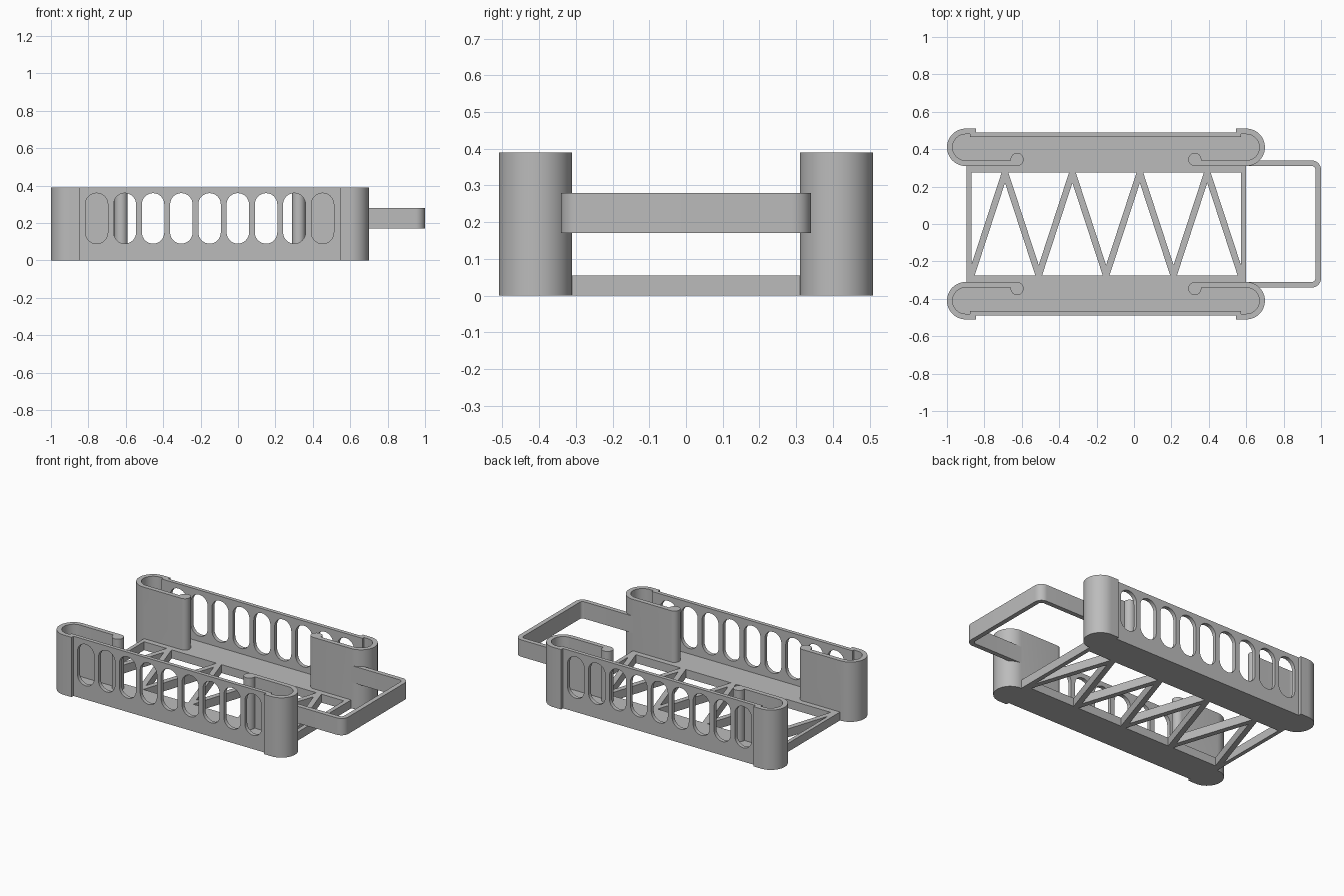
import bpy, bmesh
from math import sin, cos, radians

cube = bpy.data.objects.get("Cube")
if cube:
    bpy.data.objects.remove(cube, do_unlink=True)

grey = bpy.data.materials.new("plain_grey")
grey.use_nodes = True
COLOUR = (0.5, 0.5, 0.5, 1)
grey.diffuse_color = COLOUR
grey.node_tree.nodes["Principled BSDF"].inputs["Base Color"].default_value = COLOUR

HEIGHT, FLOOR, WALL = 0.39, 0.055, 0.03
LEFT, RIGHT, MID, R = -0.9, 0.6, 0.41, 0.1      # end cap centres and radius
LIP_OUT, LIP_IN = MID - R, MID - R + WALL
RAIL = 0.275                                    # inner edge of the floor


def arc(cx, cy, r, a0, a1, n=24):
    return [(cx + r * cos(radians(a0 + (a1 - a0) * i / n)),
             cy + r * sin(radians(a0 + (a1 - a0) * i / n))) for i in range(n + 1)]


def prism(name, outlines, lo, hi, along="z"):
    """Extrude closed outlines between lo and hi along z or y."""
    bm = bmesh.new()
    for pts in outlines:
        verts = [bm.verts.new((u, v, lo) if along == "z" else (u, lo, v)) for u, v in pts]
        face = bm.faces.new(verts)
        new = bmesh.ops.extrude_face_region(bm, geom=[face])["geom"]
        d = hi - lo
        bmesh.ops.translate(bm, vec=(0, 0, d) if along == "z" else (0, d, 0),
                            verts=[g for g in new if isinstance(g, bmesh.types.BMVert)])
    bmesh.ops.recalc_face_normals(bm, faces=bm.faces)
    mesh = bpy.data.meshes.new(name)
    bm.to_mesh(mesh)
    bm.free()
    mesh.materials.append(grey)
    obj = bpy.data.objects.new(name, mesh)
    bpy.context.collection.objects.link(obj)
    return obj


def select(obj):
    bpy.ops.object.select_all(action="DESELECT")
    obj.select_set(True)
    bpy.context.view_layer.objects.active = obj


def boolean(obj, tool, operation):
    mod = obj.modifiers.new("boolean", "BOOLEAN")
    mod.operation, mod.solver, mod.object = operation, "EXACT", tool
    select(obj)
    bpy.ops.object.modifier_apply(modifier=mod.name)
    bpy.data.objects.remove(tool, do_unlink=True)


def smooth(obj):
    select(obj)
    bpy.ops.object.shade_smooth_by_angle(angle=radians(30))


# Tray: outer contour with stepped end caps, shared by wall and floor
outer = (arc(LEFT, MID, R, 270, 90)
         + [(-0.845, 0.51), (-0.845, 0.49), (0.545, 0.49), (0.545, 0.51)]
         + arc(RIGHT, MID, R, 90, -90))
inner = (arc(RIGHT, MID, R - WALL, -90, 90)
         + [(0.572, 0.48), (0.572, 0.465), (-0.877, 0.465), (-0.877, 0.48)]
         + arc(LEFT, MID, R - WALL, 90, 270))
BULB = 0.035
bulb_right = arc(0.325, LIP_OUT + BULB, BULB, -90, -368)
bulb_left = arc(-0.625, LIP_OUT + BULB, BULB, 188, -90)

tray = prism("side_tray", [outer + bulb_right + inner + bulb_left], 0, HEIGHT)
floor = prism("tray_floor", [outer + [(RIGHT, RAIL), (-0.895, RAIL), (-0.895, LIP_OUT)]],
              0, FLOOR)
boolean(tray, floor, "UNION")

# Row of rounded slots through the outer wall
SLOT_R, SLOT_LO, SLOT_HI = 0.06, 0.09, 0.36
slots = []
for i in range(9):
    x = -0.756 + 0.151 * i
    slots.append(arc(x, SLOT_HI - SLOT_R, SLOT_R, 0, 180, 16)
                 + arc(x, SLOT_LO + SLOT_R, SLOT_R, 180, 360, 16))
cutter = prism("slot_cutter", slots, 0.44, 0.55, "y")
cutter.hide_render = True
boolean(tray, cutter, "DIFFERENCE")
smooth(tray)
mirror = tray.modifiers.new("mirror", "MIRROR")
mirror.use_axis = (False, True, False)
mirror.use_mirror_merge = False

# Zigzag truss between the trays, drawn as one ribbon
X0, X1, HALF, CROTCH = -0.87, 0.572, 0.018, 0.055
step = (X1 - X0) / 8
upper, lower = [], []
for i in range(9):
    x = X0 + step * i
    a, b = max(x - HALF, X0), min(x + HALF, X1)
    if i % 2:
        upper += [(a, RAIL), (b, RAIL)]
        lower.append((x, RAIL - CROTCH))
    else:
        upper.append((x, CROTCH - RAIL))
        lower += [(a, -RAIL), (b, -RAIL)]
prism("zigzag_truss", [upper + lower[::-1]], 0, FLOOR)

# Straight beams closing both ends of the truss
for name, a, b in (("right_end_beam", -0.895, X0), ("left_end_beam", X1, RIGHT)):
    prism(name, [[(a, -RAIL), (b, -RAIL), (b, RAIL), (a, RAIL)]], 0, FLOOR)

# Carrying handle: rounded U band
cx, cy, ro = 0.95, LIP_IN - 0.05, 0.05
ri = ro - WALL
band = ([(RIGHT, -LIP_IN)] + arc(cx, -cy, ro, -90, 0, 10) + arc(cx, cy, ro, 0, 90, 10)
        + [(RIGHT, LIP_IN), (RIGHT, LIP_OUT)]
        + arc(cx, cy, ri, 90, 0, 10) + arc(cx, -cy, ri, 0, -90, 10) + [(RIGHT, -LIP_OUT)])
smooth(prism("carry_handle", [band], 0.17, 0.28))
